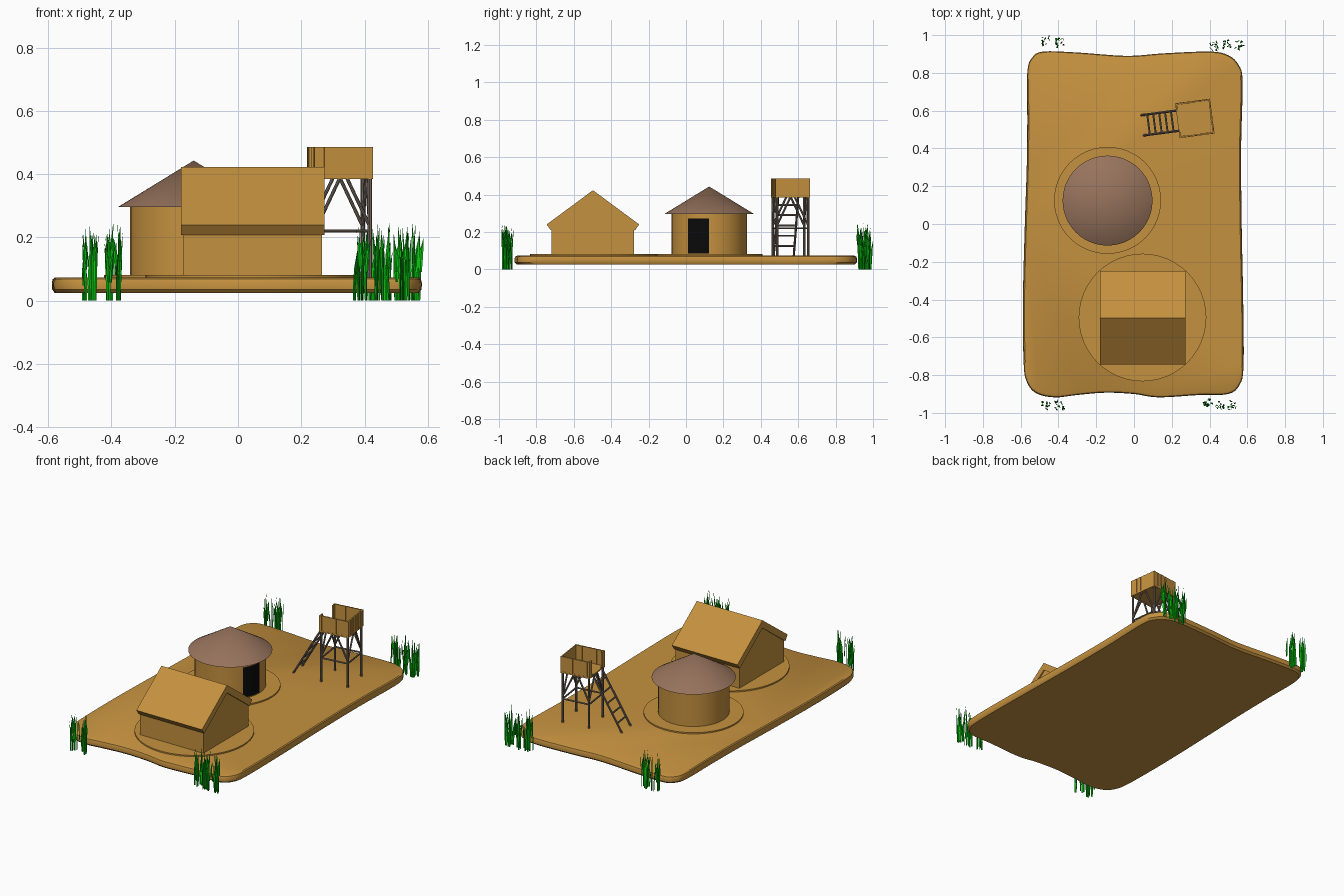
import bpy, bmesh, math, random
from mathutils import Vector, Matrix

if "Cube" in bpy.data.objects:
    bpy.data.objects.remove(bpy.data.objects["Cube"])

random.seed(4)

def mat(name, r, g, b):
    m = bpy.data.materials.new(name)
    m.diffuse_color = (r, g, b, 1)
    m.use_nodes = True
    m.node_tree.nodes["Principled BSDF"].inputs["Base Color"].default_value = m.diffuse_color
    return m

TAN = mat("clay tan", 0.56, 0.285, 0.05)
THATCH = mat("thatch brown", 0.31, 0.172, 0.108)
WOOD = mat("weathered wood", 0.20, 0.155, 0.12)
BLACK = mat("door black", 0.003, 0.003, 0.003)
GREEN = mat("reed green", 0.003, 0.58, 0.006)

def finish(bm, name, *mats, smooth=False):
    bmesh.ops.recalc_face_normals(bm, faces=bm.faces)
    me = bpy.data.meshes.new(name)
    bm.to_mesh(me)
    bm.free()
    ob = bpy.data.objects.new(name, me)
    bpy.context.collection.objects.link(ob)
    for m in mats:
        me.materials.append(m)
    if smooth:
        bpy.ops.object.select_all(action='DESELECT')
        ob.select_set(True)
        bpy.context.view_layer.objects.active = ob
        bpy.ops.object.shade_smooth_by_angle(angle=math.radians(35))
    return ob

def add_box(bm, x0, x1, y0, y1, z0, z1, frame=Matrix()):
    c = Vector(((x0 + x1) / 2, (y0 + y1) / 2, (z0 + z1) / 2))
    m = frame @ Matrix.Translation(c) @ Matrix.Diagonal((x1 - x0, y1 - y0, z1 - z0, 1))
    bmesh.ops.create_cube(bm, size=1, matrix=m)

def add_beam(bm, a, b, r, frame=Matrix()):
    a, b = frame @ Vector(a), frame @ Vector(b)
    d = b - a
    m = Matrix.Translation((a + b) / 2) @ d.to_track_quat('Z', 'Y').to_matrix().to_4x4()
    bmesh.ops.create_cone(bm, cap_ends=True, segments=8, radius1=r, radius2=r, depth=d.length, matrix=m)

def add_cone(bm, x, y, z0, z1, r0, r1, seg):
    m = Matrix.Translation((x, y, (z0 + z1) / 2))
    bmesh.ops.create_cone(bm, cap_ends=True, segments=seg, radius1=r0, radius2=r1, depth=z1 - z0, matrix=m)

def loft(bm, rings):
    rows = [[bm.verts.new(p) for p in ring] for ring in rings]
    n = len(rows[0])
    for lo, hi in zip(rows, rows[1:]):
        for i in range(n):
            bm.faces.new((lo[i], lo[(i + 1) % n], hi[(i + 1) % n], hi[i]))
    bm.faces.new(rows[0][::-1])
    bm.faces.new(rows[-1])

def prism_x(bm, profile, x0, x1):
    loft(bm, [[(x, y, z) for y, z in profile] for x in (x0, x1)])

# wavy rounded ground slab, smoothed from a few outline points
outline = [(-.565, .80), (-.54, .88), (-.48, .913), (-.3, .908), (-.04, .89), (.15, .903),
           (.4, .913), (.5, .893), (.555, .84), (.575, .75), (.567, .4), (.57, 0),
           (.578, -.4), (.58, -.75), (.56, -.85), (.5, -.9), (.35, -.905), (.13, -.918),
           (0, -.9), (-.15, -.893), (-.3, -.905), (-.42, -.918), (-.52, -.895),
           (-.57, -.83), (-.585, -.72), (-.588, -.4), (-.578, 0), (-.568, .3), (-.565, .55)]

def catmull(pts, steps=4):
    p = [Vector(q) for q in pts]
    n, out = len(p), []
    for i in range(n):
        a, b, c, d = p[i - 1], p[i], p[(i + 1) % n], p[(i + 2) % n]
        for s in range(steps):
            t = s / steps
            out.append(0.5 * (2 * b + (c - a) * t + (2 * a - 5 * b + 4 * c - d) * t * t
                              + (3 * b - a - 3 * c + d) * t ** 3))
    return out

edge = catmull(outline)
bm = bmesh.new()
loft(bm, [[(p.x * k, p.y * k, z) for p in edge]
          for k, z in ((.985, .025), (.998, .036), (1, .055), (.995, .068), (.985, .073))])
finish(bm, "ground", TAN, smooth=True)

# round earth pads under the two buildings
for name, x, y, r in (("house_pad", .045, -.495, .338), ("hut_pad", -.14, .125, .283)):
    bm = bmesh.new()
    add_cone(bm, x, y, .06, .081, r, r, 48)
    finish(bm, name, TAN, smooth=True)

# gabled house: walls and overhanging roof
bm = bmesh.new()
prism_x(bm, [(-.72, .075), (-.277, .075), (-.277, .225), (-.4975, .39), (-.72, .225)], -.174, .265)
finish(bm, "house_walls", TAN)
bm = bmesh.new()
prism_x(bm, [(-.745, .24), (-.4975, .423), (-.25, .24), (-.273, .208), (-.4975, .375), (-.722, .208)], -.18, .273)
finish(bm, "house_roof", TAN)

# round hut: wall with a black doorway on three facets
HX, HY, SEG = -.14, .124, 32
bm = bmesh.new()
loft(bm, [[(HX + .202 * math.cos(2 * math.pi * i / SEG), HY + .202 * math.sin(2 * math.pi * i / SEG), z)
           for i in range(SEG)] for z in (.075, .085, .273, .30)])
for f in bm.faces:
    c = f.calc_center_median()
    ang = math.degrees(math.atan2(c.y - HY, c.x - HX))
    if .1 < c.z < .27 and -34 < ang < 0 and len(f.verts) == 4:
        f.material_index = 1
finish(bm, "hut_wall", TAN, BLACK, smooth=True)
bm = bmesh.new()
add_cone(bm, HX, HY, .297, .443, .238, 0, 48)
finish(bm, "hut_roof", THATCH, smooth=True)

# watchtower, turned a little about z
T = Matrix.Translation((.322, .559, 0)) @ Matrix.Rotation(math.radians(7.5), 4, 'Z')
H = .093
bm = bmesh.new()
add_box(bm, -H, H, -H, H, .384, .393, T)
finish(bm, "tower_floor", TAN)

# plank parapet, with a gap on the ladder side
bm = bmesh.new()
N = 12
w = 2 * H / N
for side in range(4):
    F = T @ Matrix.Rotation(side * math.pi / 2, 4, 'Z')
    for i in range(N):
        u = -H + i * w
        if side == 2 and abs(u + w / 2) < .055:
            continue
        d = .002 * (i % 2)
        add_box(bm, H - .008 - d, H - d, u, u + w, .39, .486, F)
finish(bm, "tower_parapet", TAN)

# legs, rails and braces
bm = bmesh.new()
L = H - .009
for side in range(4):
    F = T @ Matrix.Rotation(side * math.pi / 2, 4, 'Z')
    add_beam(bm, (L, L, .065), (L, L, .388), .0068, F)
    add_beam(bm, (L, -L, .22), (L, L, .22), .005, F)
    for s in (-1, 1):
        add_beam(bm, (L, s * .012, .386), (L, s * L, .235), .0055, F)
finish(bm, "tower_legs", WOOD, smooth=True)

# ladder
bm = bmesh.new()
bot, top = Vector((-.28, 0, .068)), Vector((-.09, 0, .398))
for s in (-1, 1):
    o = Vector((0, s * .054, 0))
    add_beam(bm, bot + o, top + o, .006, T)
for z in (.125, .18, .235, .29, .345):
    p = bot.lerp(top, (z - bot.z) / (top.z - bot.z))
    add_beam(bm, p + Vector((0, -.06, 0)), p + Vector((0, .06, 0)), .005, T)
finish(bm, "tower_ladder", WOOD, smooth=True)

# reeds: bent tapering blades grouped in clumps
def add_blade(bm, base, height, lean, width):
    rings, a = [], random.uniform(0, 6.28)
    for t, k in ((0, .7), (.3, 1), (.65, .85), (1, .08)):
        c = base + Vector((lean.x * t * t, lean.y * t * t, height * t))
        rings.append([c + Vector((math.cos(a + j) * width * k * q, math.sin(a + j) * width * k * q, 0))
                      for j, q in ((0, 1), (1.57, .35), (3.14, 1), (4.71, .35))])
    loft(bm, rings)

clumps = {"back_left_reeds": [(-.47, .967), (-.395, .962)],
          "back_right_reeds": [(.425, .945), (.49, .95), (.555, .952)],
          "front_left_reeds": [(-.47, -.957), (-.395, -.96)],
          "front_right_reeds": [(.39, -.95), (.455, -.955), (.52, -.96)]}
for name, centres in clumps.items():
    bm = bmesh.new()
    for cx, cy in centres:
        for i in range(13):
            base = Vector((cx + random.uniform(-.022, .022), cy + random.uniform(-.022, .022), 0))
            lean = Vector((random.uniform(-.012, .012), random.uniform(-.014, .014), 0))
            if i % 3 == 2:
                base.z = random.uniform(.04, .11)
                height = random.uniform(.08, .12)
            else:
                height = random.uniform(.15, .245)
            add_blade(bm, base, height, lean, .0062)
    finish(bm, name, GREEN)
